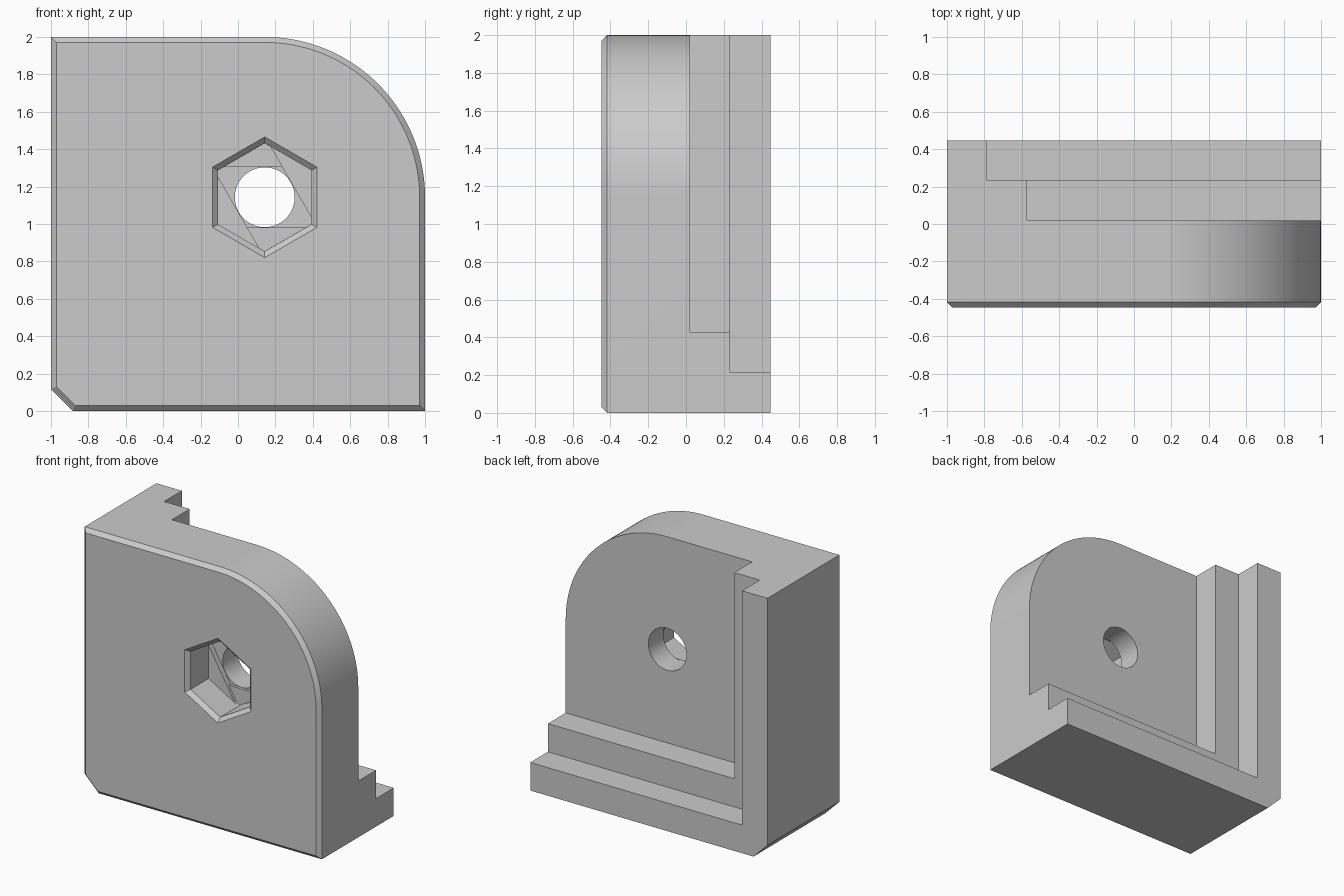
import bpy
import bmesh
from math import sin, cos, pi, radians
from mathutils import Vector

cube = bpy.data.objects.get("Cube")
if cube:
    bpy.data.objects.remove(cube, do_unlink=True)

grey = bpy.data.materials.new("plain_grey")
grey.use_nodes = True
colour = (0.6, 0.6, 0.6, 1)
grey.diffuse_color = colour
grey.node_tree.nodes["Principled BSDF"].inputs["Base Color"].default_value = colour

HALF = 0.447                     # half the depth
CENTRE = Vector((0.143, 1.143))  # shared by the hole and the rounded corner
BEVEL = 0.029


def arc(centre, radius, start, end, steps):
    """Points along an arc, anticlockwise in the XZ plane."""
    angles = [start + (end - start) * i / steps for i in range(steps + 1)]
    return [centre + radius * Vector((cos(a), sin(a))) for a in angles]


def offset(points, dist):
    """Mitred inset of a convex anticlockwise outline."""
    result = []
    for i, p in enumerate(points):
        a = (p - points[i - 1]).normalized()
        b = (points[(i + 1) % len(points)] - p).normalized()
        na, nb = Vector((-a.y, a.x)), Vector((-b.y, b.x))
        result.append(p + (na + nb) * dist / (1 + na.dot(nb)))
    return result


def clip(points, normal, limit):
    """Keep the part of an outline within limit of the hole centre along normal."""
    result = []
    for i, q in enumerate(points):
        p = points[i - 1]
        dp = (p - CENTRE).dot(normal) - limit
        dq = (q - CENTRE).dot(normal) - limit
        if dp * dq < 0:
            result.append(p.lerp(q, dp / (dp - dq)))
        if dq <= 0:
            result.append(q)
    return result


def loft(name, rings):
    """Solid through (y, outline) rings, capped at both ends."""
    bm = bmesh.new()
    loops = [[bm.verts.new((p.x, y, p.y)) for p in pts] for y, pts in rings]
    for lo, hi in zip(loops, loops[1:]):
        for i in range(len(lo)):
            bm.faces.new((lo[i - 1], lo[i], hi[i], hi[i - 1]))
    bm.faces.new(loops[0])
    bm.faces.new(loops[-1])
    bmesh.ops.recalc_face_normals(bm, faces=bm.faces)
    mesh = bpy.data.meshes.new(name)
    bm.to_mesh(mesh)
    bm.free()
    mesh.materials.append(grey)
    obj = bpy.data.objects.new(name, mesh)
    bpy.context.collection.objects.link(obj)
    return obj


def rectangle(x0, z0, x1, z1):
    return [Vector(p) for p in ((x0, z0), (x1, z0), (x1, z1), (x0, z1))]


# Block with one rounded corner, one clipped corner and a bevelled front
outline = [Vector(p) for p in ((-1, 2), (-1, 0.118), (-0.882, 0), (1, 0))]
outline += arc(CENTRE, 0.857, 0, pi / 2, 48)
block = loft("corner_block", [(-HALF, offset(outline, BEVEL)),
                              (-HALF + BEVEL, outline), (HALF, outline)])

# Two stepped rebates in the back
cutters = [
    loft("outer_step_cutter", [(0.234, rectangle(-0.786, 0.214, 3, 3)), (1, rectangle(-0.786, 0.214, 3, 3))]),
    loft("inner_step_cutter", [(0.02, rectangle(-0.571, 0.429, 3, 3)), (0.9, rectangle(-0.571, 0.429, 3, 3))]),
]

# Hexagonal nut pocket with a bevelled mouth
FLOOR, LAYER, HOLE = -0.2, 0.02, 0.162
nut = arc(CENTRE, 0.289, pi / 6, pi / 6 + 5 * pi / 3, 5)
cutters.append(loft("nut_pocket_cutter", [
    (-HALF - BEVEL, offset(nut, -2 * BEVEL)), (-HALF + BEVEL, nut), (FLOOR, nut)]))

# Shallow bridging layers below the pocket, each narrowing towards the hole
layer = offset(nut, 0.0005)
for i, angle in enumerate((radians(30), radians(90))):
    across = Vector((cos(angle), sin(angle)))
    layer = clip(clip(layer, across, HOLE), -across, HOLE)
    cutters.append(loft("bridge_layer_cutter",
                        [(FLOOR - 0.05, layer), (FLOOR + LAYER * (i + 1), layer)]))

# Round through hole
ring = arc(CENTRE, 0.16, 0, 2 * pi, 64)[:-1]
cutters.append(loft("bolt_hole_cutter", [(-0.3, ring), (0.3, ring)]))

bpy.context.view_layer.objects.active = block
block.select_set(True)
for cutter in cutters:
    cutter.hide_render = True
    mod = block.modifiers.new(cutter.name, "BOOLEAN")
    mod.operation = "DIFFERENCE"
    mod.solver = "EXACT"
    mod.object = cutter
    bpy.ops.object.modifier_apply(modifier=mod.name)
    bpy.data.objects.remove(cutter, do_unlink=True)

bpy.ops.object.shade_smooth_by_angle(angle=radians(20))
